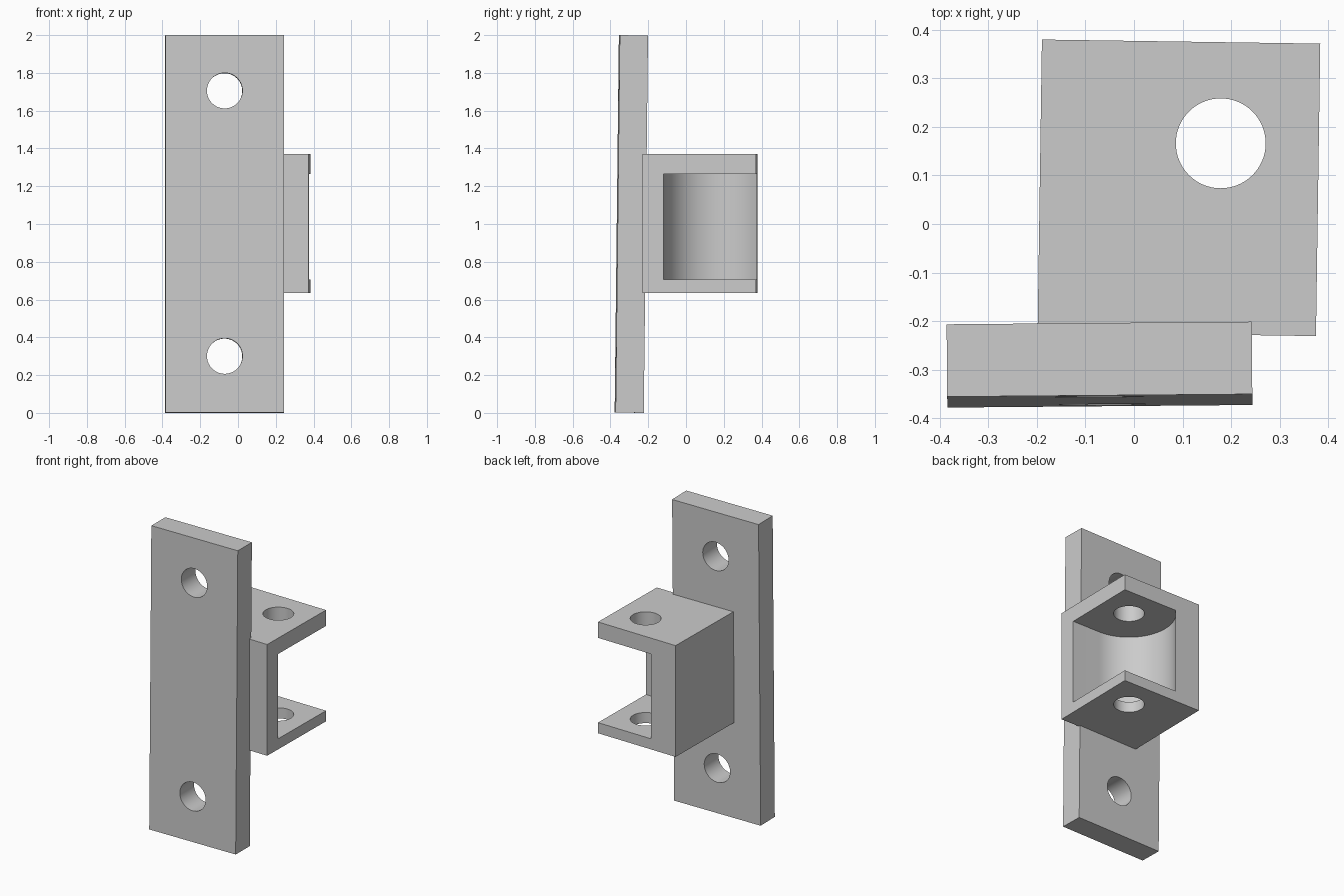
import bpy, bmesh, math

cube = bpy.data.objects.get("Cube")
if cube:
    bpy.data.objects.remove(cube, do_unlink=True)

grey = bpy.data.materials.new("plain grey")
grey.use_nodes = True
grey.diffuse_color = (0.6, 0.6, 0.6, 1)
grey.node_tree.nodes["Principled BSDF"].inputs["Base Color"].default_value = (0.6, 0.6, 0.6, 1)


def prism(name, outline, z0, z1):
    """Extrude a flat outline from z0 to z1."""
    bm = bmesh.new()
    base = bm.faces.new([bm.verts.new((x, y, z0)) for x, y in outline])
    top = bmesh.ops.extrude_face_region(bm, geom=[base])["geom"]
    verts = [v for v in top if isinstance(v, bmesh.types.BMVert)]
    bmesh.ops.translate(bm, verts=verts, vec=(0, 0, z1 - z0))
    bmesh.ops.recalc_face_normals(bm, faces=bm.faces[:])
    mesh = bpy.data.meshes.new(name)
    bm.to_mesh(mesh)
    bm.free()
    mesh.materials.append(grey)
    obj = bpy.data.objects.new(name, mesh)
    bpy.context.collection.objects.link(obj)
    return obj


def rectangle(w, d):
    return [(-w / 2, -d / 2), (w / 2, -d / 2), (w / 2, d / 2), (-w / 2, d / 2)]


def arc(cx, cy, r, start, end, steps):
    angles = [math.radians(start + (end - start) * i / steps) for i in range(steps + 1)]
    return [(cx + r * math.cos(a), cy + r * math.sin(a)) for a in angles]


def circle(cx, cy, r):
    return arc(cx, cy, r, 0, 360, 64)[:-1]


def cut(target, cutters):
    """Cut the holes, then remove the cutters and shade the curved walls smooth."""
    bpy.ops.object.select_all(action="DESELECT")
    bpy.context.view_layer.objects.active = target
    target.select_set(True)
    for cutter in cutters:
        cutter.hide_render = True
        mod = target.modifiers.new("cut", "BOOLEAN")
        mod.operation = "DIFFERENCE"
        mod.solver = "EXACT"
        mod.object = cutter
        bpy.ops.object.modifier_apply(modifier=mod.name)
        bpy.data.objects.remove(cutter, do_unlink=True)
    bpy.ops.object.shade_smooth_by_angle(angle=math.radians(30))


# Mounting plate: drawn flat, drilled twice, then stood up with a slight lean
plate = prism("mounting_plate", rectangle(0.628, 1.998), -0.0745, 0.0745)
cut(plate, [prism("screw_hole", circle(0, y, 0.094), -0.3, 0.3) for y in (-0.7, 0.705)])
plate.location = (-0.071, -0.2895, 1.0)
plate.rotation_euler = (math.pi / 2 - 0.0112, 0, 0.0085)

# Bracket: block with a rounded pocket open on two sides and a vertical pin hole
PIN_X, PIN_Y, POCKET_R = 0.0847, 0.0928, 0.283
bracket = prism("pin_bracket", rectangle(0.573, 0.602), 0.635, 1.37)
curve = arc(PIN_X, PIN_Y, POCKET_R, 270, 125, 48)
pocket_outline = [(0.5, PIN_Y - POCKET_R)] + curve + [(curve[-1][0], 0.5), (0.5, 0.5)]
cut(bracket, [
    prism("pocket", pocket_outline, 0.705, 1.265),
    prism("pin_hole", circle(PIN_X, PIN_Y, 0.0925), 0.4, 1.6),
])
bracket.location = (0.0925, 0.0745, 0)
bracket.rotation_euler = (0, 0, -0.0147)
